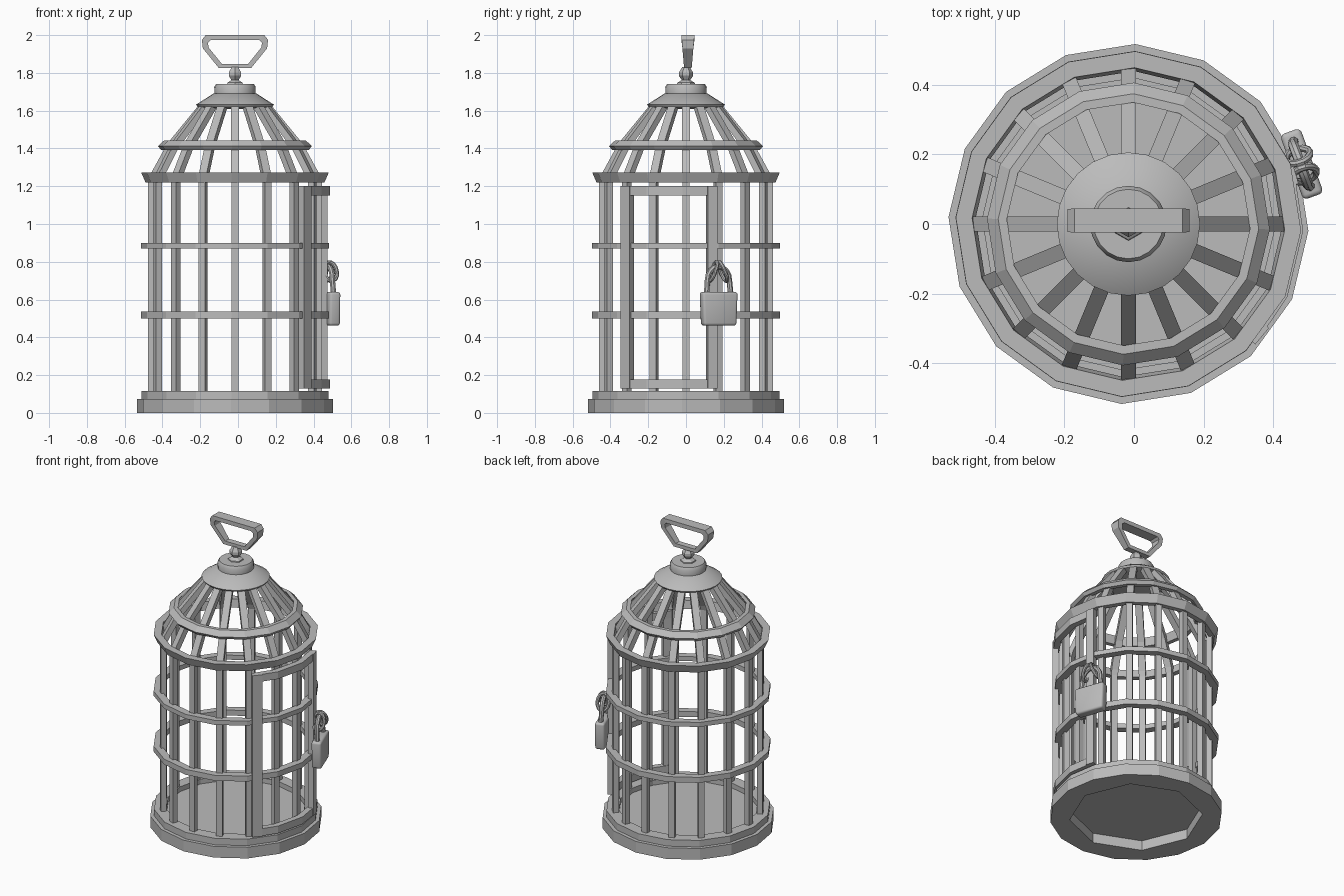
import bpy, bmesh, math
from mathutils import Vector, Matrix

if "Cube" in bpy.data.objects:
    bpy.data.objects.remove(bpy.data.objects["Cube"])

CX = -0.016                    # cage axis
SIDES = 16
TURN = math.radians(-2.2)      # slight turn of the polygonal rings

metal = bpy.data.materials.new("grey_metal")
metal.diffuse_color = (0.5, 0.5, 0.5, 1)
metal.use_nodes = True
metal.node_tree.nodes["Principled BSDF"].inputs["Base Color"].default_value = metal.diffuse_color


def finish(bm, name, smooth=False, axis=True):
    """Clean the mesh and make it an object on the cage axis."""
    bmesh.ops.remove_doubles(bm, verts=bm.verts, dist=1e-5)
    bmesh.ops.recalc_face_normals(bm, faces=bm.faces)
    me = bpy.data.meshes.new(name)
    bm.to_mesh(me)
    bm.free()
    me.materials.append(metal)
    ob = bpy.data.objects.new(name, me)
    bpy.context.collection.objects.link(ob)
    if axis:
        ob.location.x = CX
    if smooth:
        bpy.ops.object.select_all(action='DESELECT')
        ob.select_set(True)
        bpy.context.view_layer.objects.active = ob
        bpy.ops.object.shade_smooth_by_angle(angle=math.radians(35))
    return ob


def skin(bm, loops, closed):
    """Join successive closed loops of points with quads."""
    rows = [[bm.verts.new(p) for p in lp] for lp in loops]
    n = len(rows[0])
    for i in range(len(rows) if closed else len(rows) - 1):
        a, b = rows[i], rows[(i + 1) % len(rows)]
        for j in range(n):
            k = (j + 1) % n
            bm.faces.new((a[j], a[k], b[k], b[j]))
    if not closed:
        bm.faces.new(rows[0])
        bm.faces.new(rows[-1])


def polar(r, a, z):
    return Vector((r * math.cos(a), r * math.sin(a), z))


def lathe(name, profile, sides=SIDES, turn=TURN, smooth=False):
    """Revolve a closed (radius, z) profile; the axis edge is left out."""
    bm = bmesh.new()
    rows = [[bm.verts.new(polar(r, turn + math.tau * i / sides, z)) for r, z in profile]
            for i in range(sides)]
    n = len(profile)
    for i in range(sides):
        a, b = rows[i], rows[(i + 1) % sides]
        for j in range(n):
            k = (j + 1) % n
            r0, r1 = profile[j][0], profile[k][0]
            if r0 == 0 and r1 == 0:
                continue
            if r0 == 0:
                bm.faces.new((a[j], a[k], b[k]))
            elif r1 == 0:
                bm.faces.new((a[j], a[k], b[j]))
            else:
                bm.faces.new((a[j], a[k], b[k], b[j]))
    return finish(bm, name, smooth)


def arc_band(bm, angles, r0, r1, z0, z1):
    """Curved rectangular strip running through the given angles."""
    skin(bm, [[polar(r0, a, z0), polar(r1, a, z0), polar(r1, a, z1), polar(r0, a, z1)]
              for a in map(math.radians, angles)], False)


def tube(bm, path, radius, closed, sides=8):
    """Round rod along a list of points."""
    n = len(path)
    loops, ref = [], None
    for i, p in enumerate(path):
        nxt = path[(i + 1) % n] if closed or i < n - 1 else p
        prv = path[i - 1] if closed or i > 0 else p
        t = (nxt - prv).normalized()
        if ref is None:
            ref = t.orthogonal()
        u = (ref - t * ref.dot(t)).normalized()
        ref = u
        v = t.cross(u)
        loops.append([p + radius * (u * math.cos(math.tau * k / sides) +
                                    v * math.sin(math.tau * k / sides)) for k in range(sides)])
    skin(bm, loops, closed)


# Stepped base with a floor, recessed underneath
base = lathe("base", [(0, .085), (.42, .085), (.42, .117), (.495, .117), (.495, .074),
                      (.518, .074), (.518, 0), (0, 0)])
bm = bmesh.new()
bmesh.ops.create_cone(bm, cap_ends=True, segments=8, radius1=.40, radius2=.40, depth=.13)
cutter = finish(bm, "base_recess_cutter")
cutter.hide_render = True
cutter.hide_viewport = True
recess = base.modifiers.new("recess", 'BOOLEAN')
recess.object = cutter
recess.operation = 'DIFFERENCE'
recess.solver = 'EXACT'

# Hoops around the bars
for name, z0, z1 in (("lower_hoop", .50, .536), ("middle_hoop", .87, .90)):
    lathe(name, [(.45, z0), (.498, z0), (.498, z1), (.45, z1)])
lathe("shoulder_hoop", [(.44, 1.22), (.474, 1.22), (.497, 1.273), (.45, 1.273)])
lathe("roof_hoop", [(.365, 1.392), (.392, 1.392), (.407, 1.412), (.375, 1.443), (.35, 1.443)])

# Bars: upright, then bending in to the cap
bm = bmesh.new()
path = [(.443, .09), (.443, 1.22), (.43, 1.26), (.345, 1.415), (.165, 1.635)]
for i in range(SIDES):
    rot = Matrix.Rotation(math.tau * i / SIDES, 3, 'Z')
    loops = []
    for j, (r, z) in enumerate(path):
        r0, z0 = path[max(j - 1, 0)]
        r1, z1 = path[min(j + 1, len(path) - 1)]
        n = Vector((z1 - z0, 0, r0 - r1)).normalized() * .017
        w = .019 if j < 2 else .022
        c = Vector((r, 0, z))
        side = Vector((0, w, 0))
        loops.append([rot @ p for p in (c - n - side, c + n - side, c + n + side, c - n + side)])
    skin(bm, loops, False)
finish(bm, "bars")

# Cap, collar and finial
lathe("cap", [(0, 1.61), (.16, 1.61), (.198, 1.62), (.206, 1.632), (.115, 1.69), (0, 1.69)],
      24, 0, True)
lathe("collar", [(0, 1.685), (.108, 1.685), (.110, 1.725), (.10, 1.742), (0, 1.742)], 20, 0, True)
lathe("finial", [(0, 1.735), (.05, 1.735), (.046, 1.748), (.022, 1.762), (.038, 1.785),
                 (.038, 1.802), (.02, 1.83), (0, 1.83)], 6, math.radians(30))

# Carrying handle, wider at the top
outer = [(.085, 1.825), (.170, 1.93), (.175, 1.975), (.155, 2.0)]
inner = [(.070, 1.848), (.140, 1.935), (.143, 1.96), (.130, 1.973)]
mirror = lambda pts: pts + [(-x, z) for x, z in reversed(pts)]
bm = bmesh.new()
loops = []
for (xo, zo), (xi, zi) in zip(mirror(outer), mirror(inner)):
    w = .020 + .015 * (zo - 1.825) / .175
    loops.append([(xo, -w, zo), (xo, w, zo), (xi, w, zi), (xi, -w, zi)])
skin(bm, loops, True)
handle = finish(bm, "handle")
handle.location.y = .01

# Curved door frame
bm = bmesh.new()
for z in (.13, 1.152):
    arc_band(bm, (-43.5, -24.7, -2.2, 19.3), .465, .503, z, z + .048)
for a0, a1 in ((-43.5, -36.5), (13.3, 19.3)):
    arc_band(bm, (a0, a1), .465, .503, .13, 1.2)
finish(bm, "door_frame")

# Padlock: local x is outwards, y runs along the hoops
place = Matrix.Translation((.475, .17, 0)) @ Matrix.Rotation(math.radians(20), 4, 'Z')


def lock_part(bm, name):
    ob = finish(bm, name, True, False)
    ob.matrix_world = place
    return ob


bm = bmesh.new()
bmesh.ops.create_cube(bm, size=1)
for v in bm.verts:
    v.co = Vector((v.co.x * .062 + .008, v.co.y * (.2 if v.co.z > 0 else .185), v.co.z * .178 + .551))
bmesh.ops.bevel(bm, geom=bm.edges[:], offset=.014, segments=3, profile=.5, affect='EDGES')
lock_part(bm, "padlock_body")

bm = bmesh.new()
arch = [Vector((.008, -.068, .63))]
for i in range(9):
    a = math.pi * (1 - i / 8)
    arch.append(Vector((.004, .062 * math.cos(a), .70 + .075 * math.sin(a))))
arch.append(Vector((.008, .068, .63)))
tube(bm, arch, .015, False)
lock_part(bm, "padlock_shackle")

# Two eye loops holding the shackle
bm = bmesh.new()
for y, lean in ((-.03, .02), (.025, -.02)):
    tube(bm, [Vector((.005 + .036 * math.cos(a), y + lean * math.sin(a), .748 + .05 * math.sin(a)))
              for a in (math.tau * i / 14 for i in range(14))], .011, True)
lock_part(bm, "lock_eyes")
